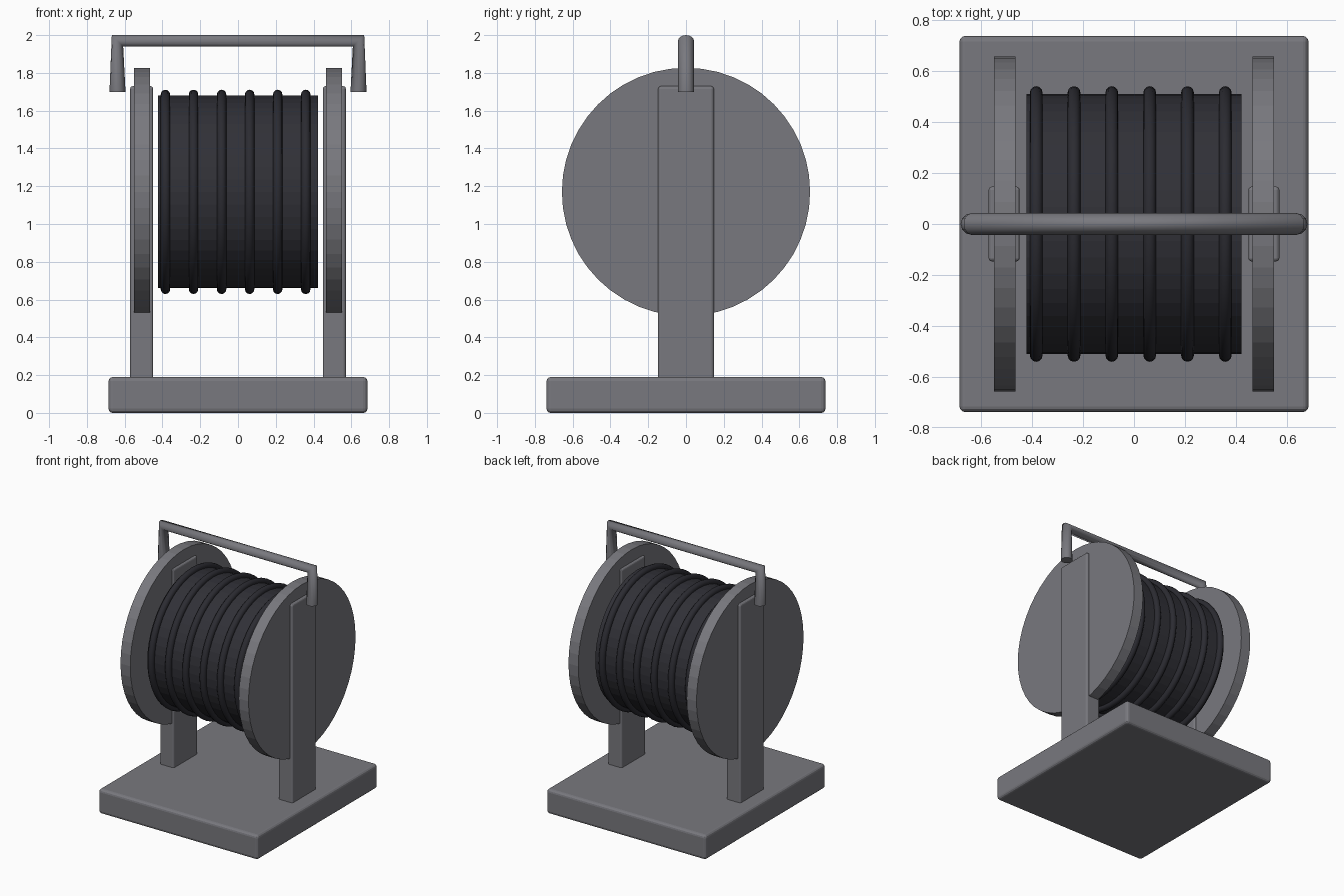
import bpy, math

if "Cube" in bpy.data.objects:
    bpy.data.objects.remove(bpy.data.objects["Cube"])

AXIS_Z = 1.17


def material(name, rgb):
    m = bpy.data.materials.new(name)
    m.diffuse_color = (*rgb, 1.0)
    m.use_nodes = True
    m.node_tree.nodes["Principled BSDF"].inputs["Base Color"].default_value = m.diffuse_color
    return m


grey = material("grey metal", (0.19, 0.19, 0.21))
dark = material("dark drum", (0.03, 0.03, 0.038))
black = material("black cable", (0.024, 0.024, 0.031))


def finish(name, mat):
    ob = bpy.context.object
    ob.name = name
    ob.data.materials.append(mat)
    return ob


def block(name, center, size, bevel, mat):
    bpy.ops.mesh.primitive_cube_add(size=1, location=center)
    ob = finish(name, mat)
    ob.scale = size
    bpy.ops.object.transform_apply(location=False, rotation=False, scale=True)
    mod = ob.modifiers.new("rounded edges", 'BEVEL')
    mod.width = bevel
    mod.segments = 3
    return ob


def x_cylinder(name, x, radius, length, sides, mat):
    bpy.ops.mesh.primitive_cylinder_add(
        vertices=sides, radius=radius, depth=length,
        location=(x, 0, AXIS_Z), rotation=(0, math.pi / 2, 0))
    return finish(name, mat)


# base plate
block("base", (0, 0, 0.095), (1.37, 1.476, 0.19), 0.022, grey)

# upright posts and reel flanges on both sides
for side, label in ((-1, "left"), (1, "right")):
    block(label + "_post", (side * 0.51, 0, 0.94), (0.122, 0.294, 1.58), 0.014, grey)
    x_cylinder(label + "_flange", side * 0.508, 0.657, 0.084, 48, grey)

# drum
x_cylinder("drum", 0, 0.51, 0.845, 48, dark)

# cable turns around the drum
for i in range(6):
    bpy.ops.mesh.primitive_torus_add(
        location=(-0.384 + i * 0.1485, 0, AXIS_Z), rotation=(0, math.pi / 2, 0),
        major_radius=0.516, minor_radius=0.025, major_segments=48, minor_segments=12)
    finish("cable_turn_%d" % (i + 1), black)
    bpy.ops.object.shade_smooth_by_angle(angle=math.radians(40))

# carrying handle, a bent rod
curve = bpy.data.curves.new("handle", 'CURVE')
curve.dimensions = '3D'
curve.bevel_depth = 0.0425
curve.bevel_resolution = 4
curve.use_fill_caps = True
rod = curve.splines.new('POLY')
rod.points.add(3)
for p, (x, z) in zip(rod.points, ((-0.638, 1.70), (-0.638, 1.97), (0.638, 1.97), (0.638, 1.70))):
    p.co = (x, 0, z, 1)
curve.materials.append(grey)
handle = bpy.data.objects.new("handle", curve)
bpy.context.collection.objects.link(handle)
